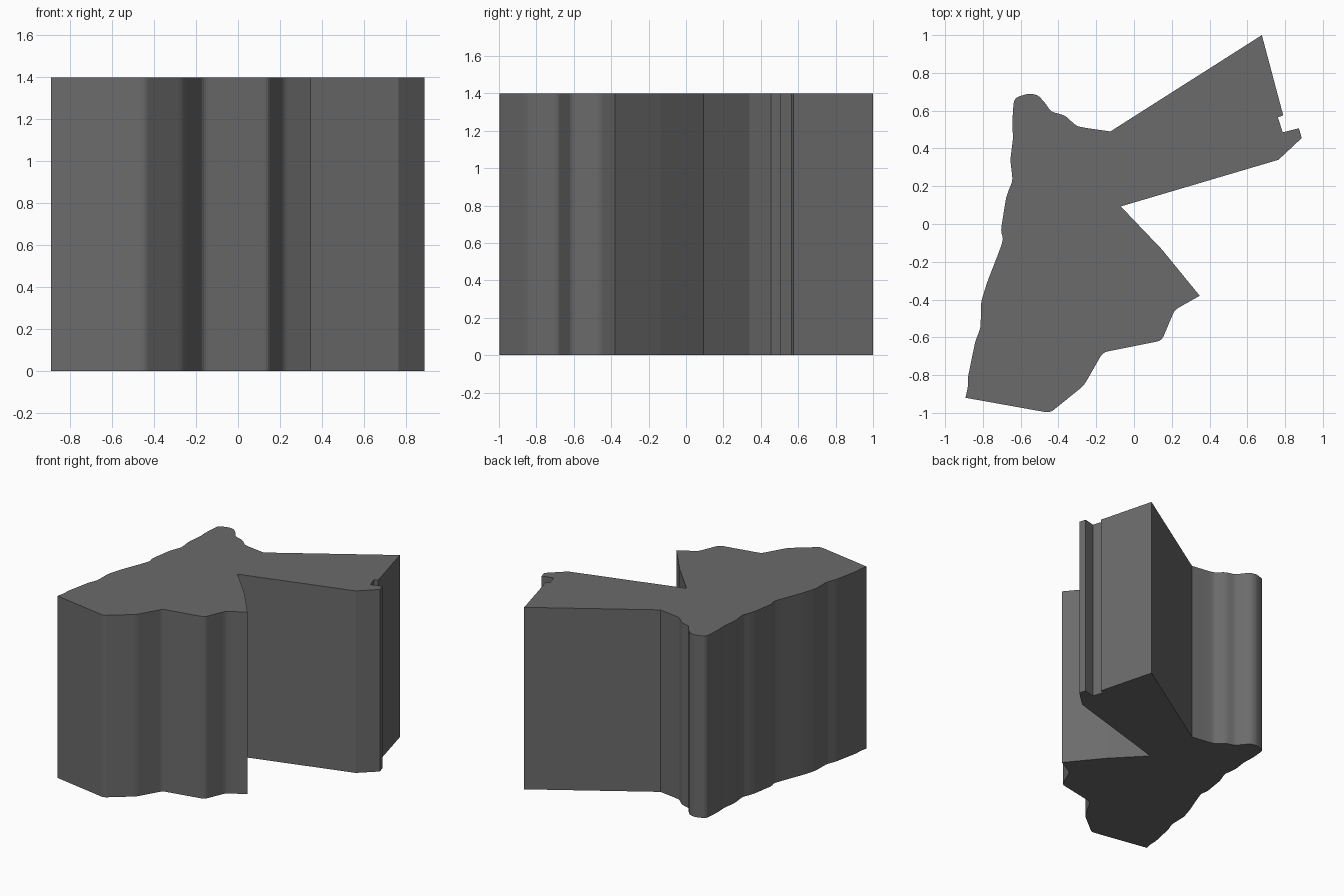
import bpy, bmesh
from mathutils import Vector

if "Cube" in bpy.data.objects:
    bpy.data.objects.remove(bpy.data.objects["Cube"])

HEIGHT = 1.4

# Plan outline, clockwise from the tip of the upper right arm
sharp_side = [
    (0.677, 1.0), (0.79, 0.575), (0.762, 0.565), (0.787, 0.485), (0.873, 0.507),
    (0.888, 0.455), (0.765, 0.34), (-0.07, 0.093), (0.148, -0.135), (0.348, -0.38),
]
lower_side = [
    (0.215, -0.455), (0.147, -0.617), (-0.165, -0.68), (-0.265, -0.855), (-0.445, -1.0),
]
lower_left_corner = [(-0.892, -0.92)]
left_side = [
    (-0.878, -0.857), (-0.88, -0.815), (-0.84, -0.62), (-0.812, -0.55),
    (-0.81, -0.415), (-0.778, -0.31), (-0.71, -0.135), (-0.692, -0.08),
    (-0.705, -0.035), (-0.678, 0.135), (-0.667, 0.17), (-0.642, 0.23),
    (-0.655, 0.34), (-0.64, 0.455), (-0.645, 0.53), (-0.637, 0.65),
    (-0.62, 0.672), (-0.555, 0.692), (-0.508, 0.682), (-0.47, 0.64), (-0.44, 0.595),
    (-0.365, 0.575), (-0.307, 0.52), (-0.265, 0.51),
]
inner_corner = [(-0.125, 0.49)]

outline = sharp_side + lower_side + lower_left_corner + left_side + inner_corner
rounded = set(lower_side + left_side)


def rounded_corner(i, radius=0.025, steps=4):
    """Small curve replacing corner i of the outline."""
    p = Vector(outline[i])
    to_prev = Vector(outline[i - 1]) - p
    to_next = Vector(outline[(i + 1) % len(outline)]) - p
    a = p + to_prev * min(0.35, radius / to_prev.length)
    b = p + to_next * min(0.35, radius / to_next.length)
    ts = [k / steps for k in range(steps + 1)]
    return [a * (1 - t) ** 2 + p * 2 * t * (1 - t) + b * t * t for t in ts]


points = []
for i, corner in enumerate(outline):
    points += rounded_corner(i) if corner in rounded else [Vector(corner)]

# Solid block: base face extruded straight up, flat shaded
bm = bmesh.new()
base = bm.faces.new([bm.verts.new((p.x, p.y, 0)) for p in points])
walls = bmesh.ops.extrude_face_region(bm, geom=[base], use_keep_orig=True)
top = [g for g in walls["geom"] if isinstance(g, bmesh.types.BMVert)]
bmesh.ops.translate(bm, verts=top, vec=(0, 0, HEIGHT))
bmesh.ops.recalc_face_normals(bm, faces=bm.faces)

mesh = bpy.data.meshes.new("outline_block")
bm.to_mesh(mesh)
bm.free()
block = bpy.data.objects.new("outline_block", mesh)
bpy.context.collection.objects.link(block)

# Dark grey finish
dark_grey = bpy.data.materials.new("dark_grey")
dark_grey.diffuse_color = (0.147, 0.147, 0.147, 1)
dark_grey.use_nodes = True
dark_grey.node_tree.nodes["Principled BSDF"].inputs["Base Color"].default_value = dark_grey.diffuse_color
mesh.materials.append(dark_grey)
